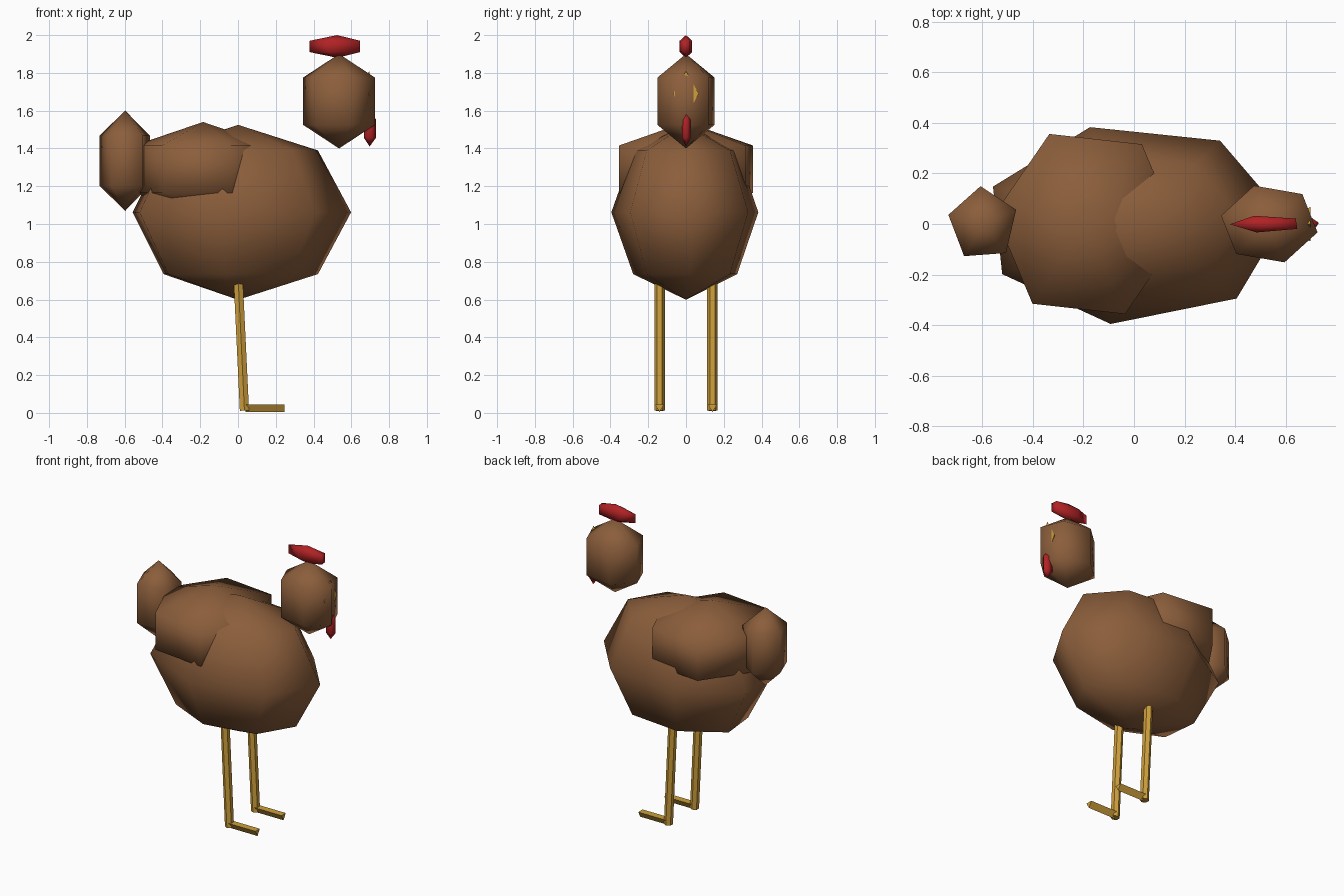
import bpy, bmesh
from math import sin, cos, pi, radians
from mathutils import Vector

cube = bpy.data.objects.get("Cube")
if cube:
    bpy.data.objects.remove(cube, do_unlink=True)


def make_material(name, rgb):
    m = bpy.data.materials.new(name)
    m.use_nodes = True
    m.diffuse_color = (*rgb, 1)
    m.node_tree.nodes["Principled BSDF"].inputs["Base Color"].default_value = (*rgb, 1)
    return m


BROWN = make_material("brown feathers", (0.26, 0.112, 0.044))
RED = make_material("red comb", (0.44, 0.016, 0.018))
GOLD = make_material("gold horn", (0.62, 0.35, 0.045))


def finish(bm, name, material, smooth):
    bmesh.ops.recalc_face_normals(bm, faces=bm.faces)
    for f in bm.faces:
        f.smooth = smooth
    mesh = bpy.data.meshes.new(name)
    bm.to_mesh(mesh)
    bm.free()
    mesh.materials.append(material)
    obj = bpy.data.objects.new(name, mesh)
    bpy.context.collection.objects.link(obj)
    return obj


def ball(name, material, centre, radii, sides, bands, turn):
    """Low-poly ellipsoid with poles on z, turned by some degrees before scaling."""
    bm = bmesh.new()
    c, r = Vector(centre), Vector(radii)

    def vert(x, y, z):
        return bm.verts.new(c + Vector((x, y, z)) * r)

    rings = []
    for j in range(1, bands):
        t = pi * j / bands
        angles = [radians(turn) + 2 * pi * i / sides for i in range(sides)]
        rings.append([vert(sin(t) * cos(a), sin(t) * sin(a), cos(t)) for a in angles])
    top, bottom = vert(0, 0, 1), vert(0, 0, -1)
    for i in range(sides):
        k = (i + 1) % sides
        bm.faces.new((top, rings[0][i], rings[0][k]))
        bm.faces.new((bottom, rings[-1][k], rings[-1][i]))
        for upper, lower in zip(rings, rings[1:]):
            bm.faces.new((upper[i], lower[i], lower[k], upper[k]))
    return finish(bm, name, material, True)


def rod(name, material, start, end, radius, sides, across):
    """Straight prism; one corner of its section points along 'across'."""
    bm = bmesh.new()
    start, end = Vector(start), Vector(end)
    axis = (end - start).normalized()
    v = axis.cross(Vector(across)).normalized()
    u = v.cross(axis)
    loops = []
    for p in (start, end):
        angles = [2 * pi * i / sides for i in range(sides)]
        loops.append([bm.verts.new(p + (u * cos(a) + v * sin(a)) * radius) for a in angles])
        bm.faces.new(loops[-1])
    for i in range(sides):
        k = (i + 1) % sides
        bm.faces.new((loops[0][i], loops[0][k], loops[1][k], loops[1][i]))
    return finish(bm, name, material, False)


# Feathered masses
ball("body", BROWN, (0, 0, 1.062), (0.6, 0.4, 0.463), 7, 4, 4)
ball("wings", BROWN, (-0.185, 0, 1.29), (0.425, 0.45, 0.25), 6, 3, 54)
ball("tail", BROWN, (-0.597, 0, 1.335), (0.163, 0.173, 0.265), 5, 3, 22)
ball("head", BROWN, (0.535, 0, 1.65), (0.225, 0.184, 0.25), 6, 3, 48)

# Comb and wattle
ball("comb", RED, (0.525, 0, 1.94), (0.168, 0.04, 0.06), 5, 3, 38)
ball("wattle", RED, (0.697, 0, 1.505), (0.04, 0.029, 0.095), 5, 3, 10)

# Beak: four-sided cone set into the head
bm = bmesh.new()
base = [bm.verts.new((0.697, 0.068 * cos(a), 1.69 + 0.12 * sin(a)))
        for a in (0, pi / 2, pi, 3 * pi / 2)]
tip = bm.verts.new((0.6, 0, 1.69))
bm.faces.new(base)
for i in range(4):
    bm.faces.new((base[i], base[(i + 1) % 4], tip))
finish(bm, "beak", GOLD, False)

# Legs and feet on both sides
for side, y in (("left", 0.14), ("right", -0.14)):
    rod(side + "_leg", GOLD, (0.002, y, 0.685), (0.034, y, 0.012), 0.028, 6, (0, 1, 0))
    rod(side + "_foot", GOLD, (0.04, y, 0.031), (0.245, y, 0.031), 0.027, 3, (0, 0, -1))
